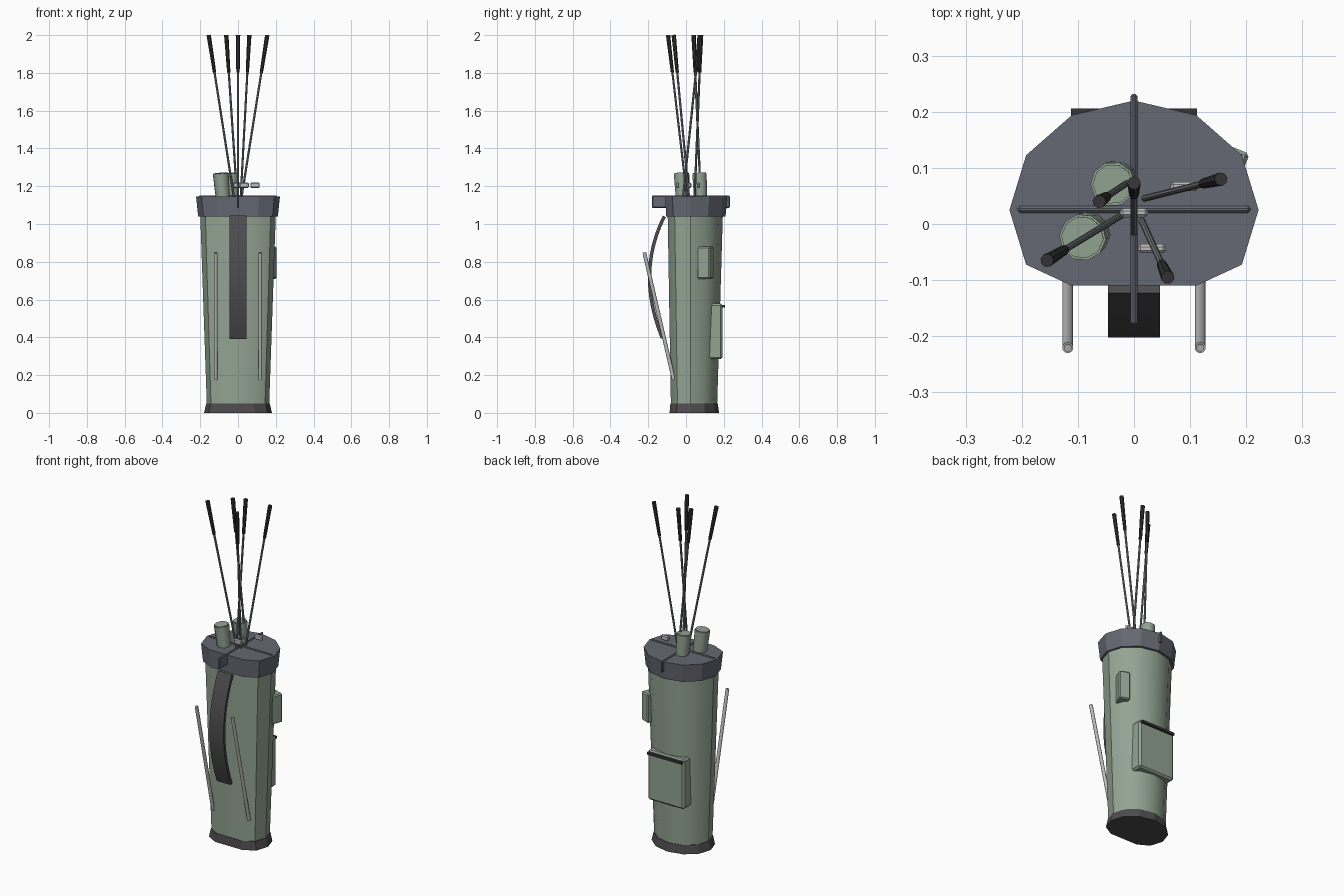
import bpy, bmesh, math
from mathutils import Vector, Matrix

if "Cube" in bpy.data.objects:
    bpy.data.objects.remove(bpy.data.objects["Cube"])


def mat(name, r, g, b):
    m = bpy.data.materials.new(name)
    m.diffuse_color = (r, g, b, 1)
    m.use_nodes = True
    m.node_tree.nodes["Principled BSDF"].inputs["Base Color"].default_value = m.diffuse_color
    return m


GREEN = mat("green_fabric", .29, .37, .29)
SLATE = mat("slate_plastic", .13, .14, .17)
RUBBER = mat("dark_rubber", .075, .07, .075)
BLACK = mat("black_grip", .035, .035, .037)
STEEL = mat("steel", .2, .21, .22)
LIGHT = mat("light_metal", .5, .5, .5)


def finish(name, bm, material, smooth=None):
    bmesh.ops.recalc_face_normals(bm, faces=bm.faces)
    me = bpy.data.meshes.new(name)
    bm.to_mesh(me)
    bm.free()
    me.materials.append(material)
    ob = bpy.data.objects.new(name, me)
    bpy.context.collection.objects.link(ob)
    if smooth:
        bpy.ops.object.select_all(action='DESELECT')
        ob.select_set(True)
        bpy.context.view_layer.objects.active = ob
        bpy.ops.object.shade_smooth_by_angle(angle=math.radians(smooth))
    return ob


def loft(name, rings, material, smooth=None):
    """12-sided oval with flattened front; rings are (z, rx, ry, front y)."""
    bm = bmesh.new()
    loops = []
    for z, rx, ry, front in rings:
        loops.append([bm.verts.new((rx * math.cos(a), max(.025 + ry * math.sin(a), front), z))
                      for a in (i * math.tau / 12 for i in range(12))])
    for lo, hi in zip(loops, loops[1:]):
        for i in range(12):
            j = (i + 1) % 12
            bm.faces.new((lo[i], lo[j], hi[j], hi[i]))
    bm.faces.new(loops[0])
    bm.faces.new(loops[-1])
    return finish(name, bm, material, smooth)


def box(name, centre, size, material, bevel=0, turn=0):
    bm = bmesh.new()
    bmesh.ops.create_cube(bm, size=1, matrix=Matrix.Diagonal((*size, 1)))
    if bevel:
        bmesh.ops.bevel(bm, geom=bm.edges[:], offset=bevel, segments=1, affect='EDGES')
    bm.transform(Matrix.Translation(centre) @ Matrix.Rotation(turn, 4, 'Z'))
    return finish(name, bm, material)


def rod(name, p, q, r1, r2, material, sides=8, bevel=0):
    p, q = Vector(p), Vector(q)
    bm = bmesh.new()
    bmesh.ops.create_cone(bm, cap_ends=True, segments=sides, radius1=r1, radius2=r2,
                          depth=(q - p).length)
    if bevel:
        rims = [e for e in bm.edges if any(len(f.verts) > 4 for f in e.link_faces)]
        bmesh.ops.bevel(bm, geom=rims, offset=bevel, segments=2, affect='EDGES')
    bm.transform(Matrix.Translation((p + q) / 2) @ (q - p).to_track_quat('Z', 'Y').to_matrix().to_4x4())
    return finish(name, bm, material, 40)


# Bag shell
loft("bag_body", [(.04, .165, .14, -.08), (1.05, .2, .17, -.097)], GREEN, 35)
loft("bag_base", [(0, .18, .15, -.087), (.05, .168, .143, -.083)], RUBBER)
loft("top_cuff", [(1.04, .211, .184, -.105), (1.145, .222, .195, -.11)], SLATE)

# Cross dividers
box("divider_across", (0, .026, 1.118), (.415, .012, .065), SLATE, .004)
box("divider_lengthwise", (0, .026, 1.118), (.012, .412, .065), SLATE, .004)

# Pockets
box("large_pocket", (0, .15, .432), (.24, .085, .295), GREEN, .01)
box("pocket_zipper", (0, .197, .565), (.225, .018, .014), BLACK)
box("side_pocket", (.164, .103, .795), (.062, .072, .17), GREEN, .006, math.radians(-21.8))

# Carry strap: bowed band
bm = bmesh.new()
rows = []
for i in range(13):
    t = i / 12
    a, b, c = Vector((-.115, 1.04)), Vector((-.266, .74)), Vector((-.125, .395))
    pt = a * (1 - t) ** 2 + b * 2 * t * (1 - t) + c * t * t
    d = ((b - a) * (1 - t) + (c - b) * t).normalized()
    n = Vector((d.y, -d.x)) * .009
    rows.append([bm.verts.new((x, pt.x + s * n.x, pt.y + s * n.y))
                 for x, s in ((-.046, -1), (.046, -1), (.046, 1), (-.046, 1))])
for u, v in zip(rows, rows[1:]):
    for i in range(4):
        bm.faces.new((u[i], u[(i + 1) % 4], v[(i + 1) % 4], v[i]))
bm.faces.new(rows[0])
bm.faces.new(rows[-1])
finish("carry_strap", bm, RUBBER, 35)

# Stand legs
for side, x in (("left", -.118), ("right", .118)):
    rod(f"stand_leg_{side}", (x, -.065, .175), (x, -.221, .85), .01, .01, LIGHT, 10, .003)

# Clubs: shaft foot, grip end, head position
clubs = [((-.015, .02), (-.155, -.065), None),
         ((-.002, .08), (-.062, .04), None),
         ((0, -.02), (0, .073), (0, .02)),
         ((.012, .044), (.155, .08), (.09, .067)),
         ((.012, .01), (.06, -.095), (.032, -.044))]
for i, (foot, top, head) in enumerate(clubs, 1):
    p, q = Vector((*foot, 1.1)), Vector((*top, 2))
    rod(f"club_shaft_{i}", p, q.lerp(p, .03), .006, .006, STEEL)
    rod(f"club_grip_{i}", p.lerp(q, .78), q, .009, .012, BLACK)
    if head:
        box(f"iron_head_{i}", (*head, 1.205), (.05, .016, .03), LIGHT, .005)

# Fabric head covers
rod("head_cover_front", (-.08, -.017, 1.14), (-.092, -.024, 1.27), .038, .042, GREEN, 10, .004)
rod("head_cover_back", (-.03, .077, 1.14), (-.038, .071, 1.27), .036, .04, GREEN, 10, .004)
